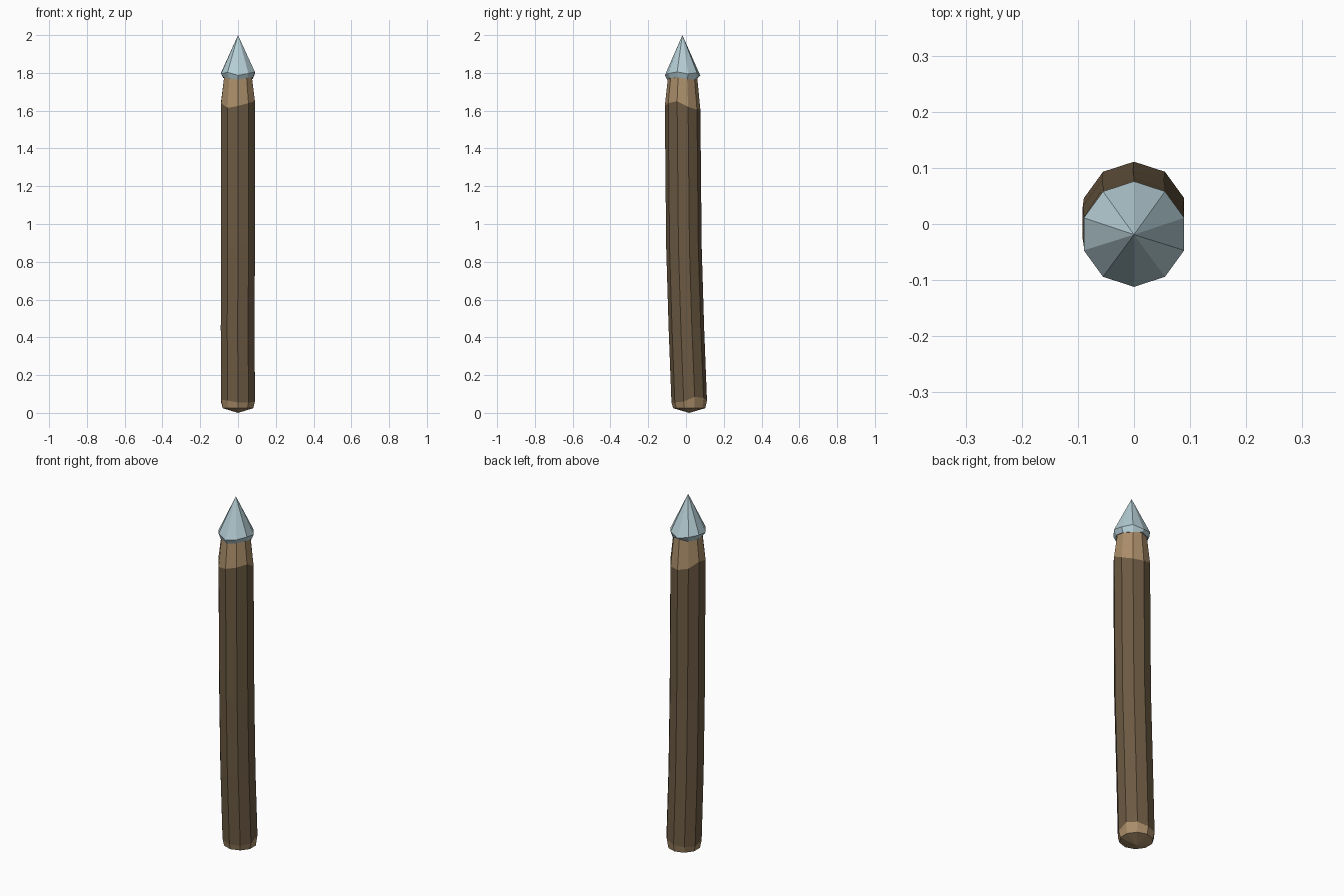
import bpy, bmesh, math

if "Cube" in bpy.data.objects:
    bpy.data.objects.remove(bpy.data.objects["Cube"])

N = 10


def material(name, rgb):
    m = bpy.data.materials.new(name)
    m.diffuse_color = (*rgb, 1)
    m.use_nodes = True
    m.node_tree.nodes["Principled BSDF"].inputs["Base Color"].default_value = m.diffuse_color
    return m


bark = material("dark_bark", (0.150, 0.102, 0.056))
wood = material("cut_wood", (0.400, 0.266, 0.141))
metal = material("pale_metal", (0.456, 0.610, 0.658))


def loft(name, rings, mats, bottom, top):
    """rings: (x, y, heights, radius, material above); ends: (x, y, z) points."""
    bm = bmesh.new()
    loops = []
    for x, y, z, r, _ in rings:
        zs = z if isinstance(z, list) else [z] * N
        loops.append([bm.verts.new((x + r * math.cos(math.pi / 2 + math.tau * k / N),
                                    y + r * math.sin(math.pi / 2 + math.tau * k / N),
                                    zs[k])) for k in range(N)])
    for i in range(len(loops) - 1):
        a, b = loops[i], loops[i + 1]
        for k in range(N):
            j = (k + 1) % N
            bm.faces.new((a[k], a[j], b[j], b[k])).material_index = rings[i][4]
    # close both ends with shallow or steep fans
    lo, hi = bm.verts.new(bottom), bm.verts.new(top)
    for k in range(N):
        j = (k + 1) % N
        bm.faces.new((loops[0][j], loops[0][k], lo)).material_index = rings[0][4]
        bm.faces.new((loops[-1][k], loops[-1][j], hi)).material_index = rings[-1][4]
    bmesh.ops.recalc_face_normals(bm, faces=bm.faces)
    me = bpy.data.meshes.new(name)
    bm.to_mesh(me)
    bm.free()
    for m in mats:
        me.materials.append(m)
    ob = bpy.data.objects.new(name, me)
    bpy.context.collection.objects.link(ob)
    return ob


# uneven edges where the bark has been cut away
low_cut = [.065, .06, .055, .07, .065, .055, .055, .06, .085, .08]
high_cut = [1.605, 1.62, 1.65, 1.64, 1.615, 1.625, 1.64, 1.65, 1.62, 1.605]

# slightly bent wooden shaft
loft("shaft", [
    (0, 0.017, 0.025, 0.085, 1),
    (0, 0.017, low_cut, 0.094, 0),
    (-0.002, 0.002, 0.45, 0.094, 0),
    (0, -0.011, 0.88, 0.094, 0),
    (0, -0.018, high_cut, 0.094, 1),
    (0, -0.018, 1.78, 0.077, 1),
], [bark, wood], (0, 0.017, 0), (0, -0.018, 1.785))

# faceted metal spike with a flared rim
rim_low = [1.775, 1.768, 1.772, 1.778, 1.77, 1.765, 1.772, 1.776, 1.768, 1.765]
rim_high = [1.785, 1.797, 1.802, 1.795, 1.803, 1.787, 1.797, 1.805, 1.795, 1.8]
loft("spike_head", [
    (0, -0.018, rim_low, 0.082, 0),
    (0, -0.018, rim_high, 0.094, 0),
], [metal], (0, -0.018, 1.775), (0, -0.019, 2.0))
